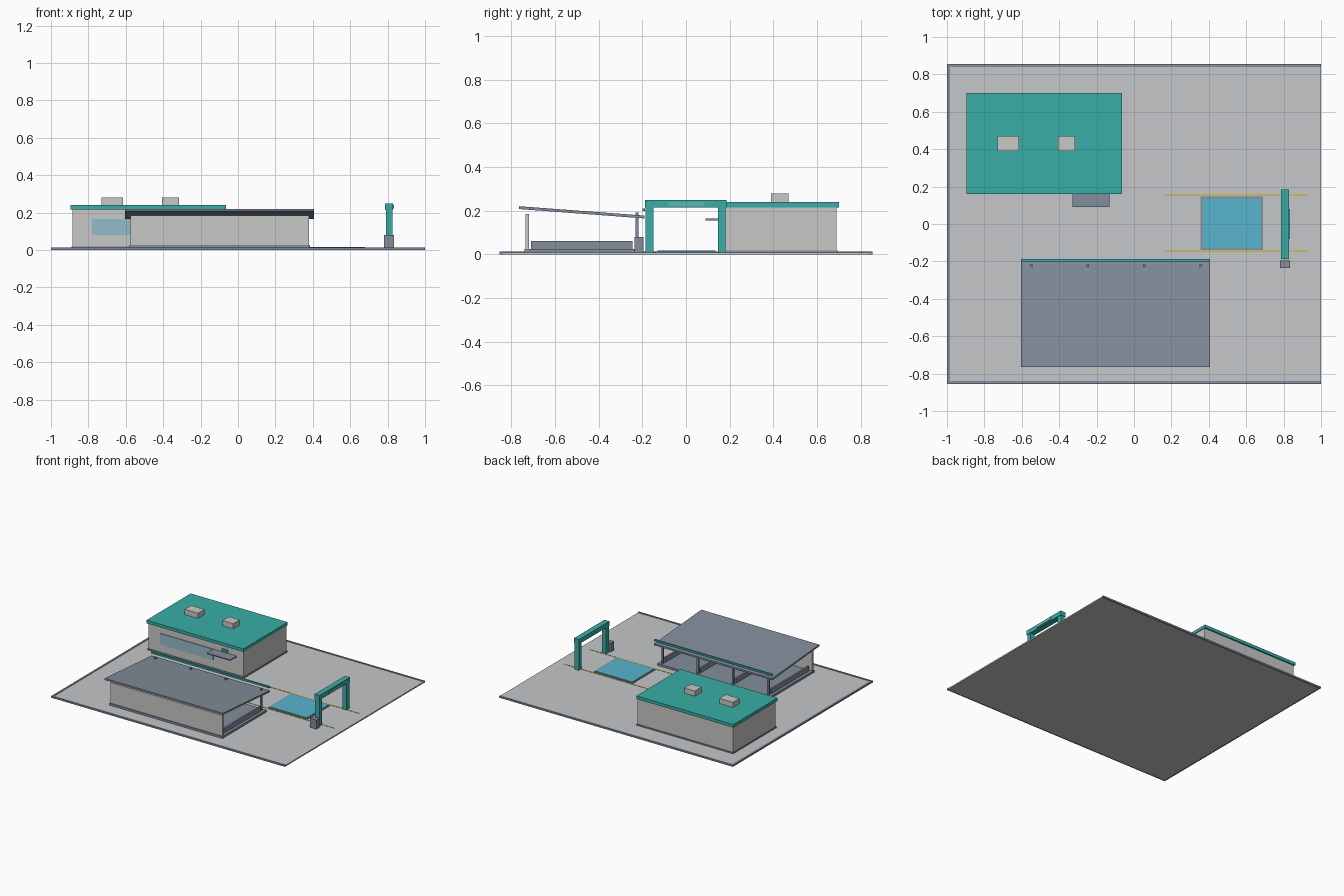
import bpy

old = bpy.data.objects.get("Cube")
if old:
    bpy.data.objects.remove(old, do_unlink=True)


def material(name, r, g, b):
    m = bpy.data.materials.new(name)
    m.use_nodes = True
    m.diffuse_color = (r, g, b, 1)
    m.node_tree.nodes["Principled BSDF"].inputs["Base Color"].default_value = (r, g, b, 1)
    return m


concrete = material("concrete grey", 0.56, 0.57, 0.58)
wall = material("wall grey", 0.58, 0.58, 0.57)
slate = material("slate grey", 0.23, 0.27, 0.33)
teal = material("teal", 0.04, 0.42, 0.38)
pale_teal = material("pale teal", 0.10, 0.50, 0.48)
water = material("water blue", 0.10, 0.46, 0.62)
glass = material("window blue", 0.30, 0.50, 0.60)
gold = material("line yellow", 0.62, 0.48, 0.06)


def box(name, mat, x, y, z, slope=0):
    """Box between (low, high) pairs; slope lifts the front edge."""
    verts = [(a, b, c + (slope if b == y[0] else 0)) for a in x for b in y for c in z]
    faces = [(0, 1, 3, 2), (4, 6, 7, 5), (0, 4, 5, 1),
             (2, 3, 7, 6), (0, 2, 6, 4), (1, 5, 7, 3)]
    mesh = bpy.data.meshes.new(name)
    mesh.from_pydata(verts, [], faces)
    mesh.materials.append(mat)
    obj = bpy.data.objects.new(name, mesh)
    bpy.context.collection.objects.link(obj)
    return obj


G = 0.01  # ground level

# Site slab with kerbs on three sides
box("ground_slab", concrete, (-0.985, 1), (-0.84, 0.84), (0, G))
box("left_kerb", slate, (-1, -0.985), (-0.84, 0.84), (0, 0.013))
box("front_kerb", slate, (-1, 1), (-0.855, -0.84), (0, 0.013))
box("back_kerb", slate, (-1, 1), (0.84, 0.855), (0, 0.013))

# Main building
box("building_plinth", slate, (-0.89, -0.065), (0.165, 0.695), (G, 0.019))
box("building_walls", wall, (-0.885, -0.07), (0.17, 0.69), (0.019, 0.216))
box("building_roof", teal, (-0.895, -0.065), (0.16, 0.70), (0.216, 0.24))
box("building_window", glass, (-0.78, -0.33), (0.164, 0.17), (0.08, 0.165))
box("building_awning", slate, (-0.33, -0.13), (0.09, 0.17), (0.156, 0.164))
box("awning_sign", teal, (-0.255, -0.205), (0.162, 0.17), (0.17, 0.19))
for name, x in (("left", (-0.405, -0.315)), ("right", (-0.73, -0.615))):
    box(name + "_roof_vent", wall, x, (0.39, 0.47), (0.24, 0.28))

# Open shelter with sloping roof
box("shelter_floor", slate, (-0.58, 0.385), (-0.74, -0.20), (G, 0.026))
box("shelter_front_wall", wall, (-0.575, 0.38), (-0.735, -0.72), (0.026, 0.185))
box("shelter_roof", slate, (-0.605, 0.405), (-0.765, -0.19), (0.165, 0.178), slope=0.043)
box("shelter_fascia", teal, (-0.605, 0.405), (-0.20, -0.187), (0.198, 0.211))
for i in range(4):
    x = -0.55 + i * 0.302
    box(f"shelter_post_{i + 1}", slate, (x - 0.007, x + 0.007), (-0.231, -0.217), (0.026, 0.192))
    box(f"bay_divider_{i + 1}", slate, (x - 0.007, x + 0.007), (-0.71, -0.245), (0.026, 0.062))

# Water basin and lane lines
box("basin_frame", slate, (0.355, 0.69), (-0.14, 0.146), (G, 0.014))
box("basin_water", water, (0.365, 0.68), (-0.13, 0.136), (0.014, 0.017))
for name, y in (("front", -0.147), ("back", 0.153)):
    box(name + "_lane_line", gold, (0.165, 0.93), (y - 0.004, y + 0.004), (G, 0.012))

# Gate across the lane
for name, y in (("front", (-0.185, -0.15)), ("back", (0.146, 0.182))):
    box(name + "_gate_leg", teal, (0.79, 0.825), y, (G, 0.215))
box("gate_beam", teal, (0.786, 0.829), (-0.187, 0.185), (0.215, 0.25))
box("gate_panel", pale_teal, (0.829, 0.834), (-0.08, 0.08), (0.223, 0.241))
box("pay_station", slate, (0.78, 0.835), (-0.235, -0.195), (G, 0.08))
